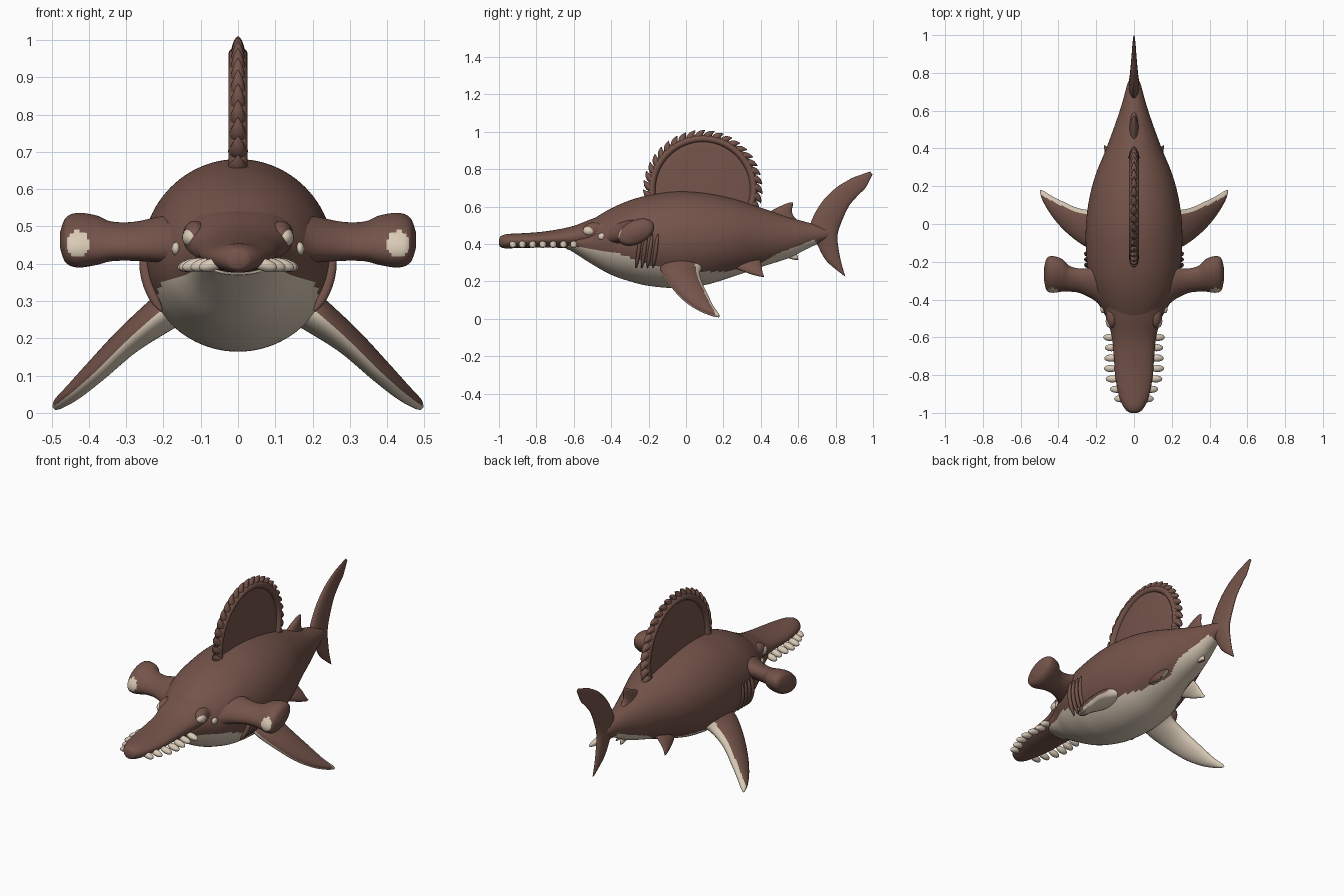
import bpy, bmesh, math
from mathutils import Vector


def material(name, rgb):
    m = bpy.data.materials.new(name)
    m.diffuse_color = (*rgb, 1)
    return m


BROWN = material("brown hide", (0.175, 0.088, 0.068))
CREAM = material("cream belly", (0.69, 0.59, 0.47))


def spline(rows, sub):
    """Catmull-Rom through rows of numbers."""
    out = []
    for i in range(len(rows) - 1):
        a, b, c, d = rows[max(i - 1, 0)], rows[i], rows[i + 1], rows[min(i + 2, len(rows) - 1)]
        for k in range(sub):
            t = k / sub
            out.append([0.5 * (2 * q + (r - p) * t + (2 * p - 5 * q + 4 * r - s) * t * t
                               + (3 * q - p - 3 * r + s) * t ** 3)
                        for p, q, r, s in zip(a, b, c, d)])
    return out + [list(rows[-1])]


def loft(name, rings, rule=None, n=32, sub=6, base=0):
    """Skin elliptic rings (centre, half axis u, half axis v); rule marks cream faces."""
    bm = bmesh.new()
    loops = []
    for r in spline(rings, sub):
        c, u, v = Vector(r[:3]), Vector(r[3:6]), Vector(r[6:9])
        loops.append([bm.verts.new(c + u * math.cos(2 * math.pi * k / n) + v * math.sin(2 * math.pi * k / n))
                      for k in range(n)])
    for a, b in zip(loops, loops[1:]):
        for k in range(n):
            bm.faces.new((a[k], a[(k + 1) % n], b[(k + 1) % n], b[k]))
    bm.faces.new(loops[0])
    bm.faces.new(loops[-1][::-1])
    bmesh.ops.recalc_face_normals(bm, faces=bm.faces)
    for f in bm.faces:
        f.smooth = True
        f.material_index = int(rule(f.calc_center_median(), f.normal)) if rule else base
    me = bpy.data.meshes.new(name)
    bm.to_mesh(me)
    bm.free()
    me.materials.append(BROWN)
    me.materials.append(CREAM)
    ob = bpy.data.objects.new(name, me)
    bpy.context.collection.objects.link(ob)
    return ob


def trunk(y, top, bot, w):
    return (0, y, (top + bot) / 2, w, 0, 0, 0, 0, (top - bot) / 2)


def blade(lead, trail, thick):
    a, b = Vector(lead), Vector(trail)
    return (*((a + b) / 2), *((b - a) / 2), *thick)


def flat_blade(rows):
    """Upright fin on the centre line from (lead y, z, trail y, z, half thickness)."""
    return [blade((0, a, b), (0, c, d), (t, 0, 0)) for a, b, c, d, t in rows]


def ball(name, loc, size, rot=(0, 0, 0), mat=CREAM):
    bpy.ops.mesh.primitive_uv_sphere_add(segments=20, ring_count=12, location=loc, rotation=rot)
    ob = bpy.context.object
    ob.name = name
    ob.scale = size
    ob.data.materials.append(mat)
    bpy.ops.object.shade_smooth()


def interp(table, x):
    for (a, p), (b, q) in zip(table, table[1:]):
        if x <= b:
            return p + (q - p) * (x - a) / (b - a)
    return table[-1][1]


# Body, with a pale belly below a line that varies along the length
BELLY = [(-0.7, 0.395), (-0.5, 0.375), (-0.33, 0.34), (-0.2, 0.29), (0.0, 0.255), (0.2, 0.25),
         (0.38, 0.285), (0.48, 0.345), (0.6, 0.39), (0.69, 0.425), (0.72, 0.3), (1, 0.3)]
body = [(-0.635, 0.395, 0.37, 0.06), (-0.61, 0.45, 0.36, 0.105), (-0.5, 0.53, 0.29, 0.145),
        (-0.4, 0.59, 0.235, 0.2), (-0.3, 0.633, 0.2, 0.235), (-0.2, 0.66, 0.176, 0.25),
        (-0.05, 0.68, 0.164, 0.256), (0.1, 0.672, 0.18, 0.243), (0.25, 0.642, 0.225, 0.207),
        (0.4, 0.594, 0.276, 0.147), (0.55, 0.543, 0.325, 0.092), (0.65, 0.515, 0.375, 0.06),
        (0.74, 0.49, 0.415, 0.035), (0.79, 0.46, 0.43, 0.012)]
loft("body", [trunk(*r) for r in body], lambda c, n: c.z < interp(BELLY, c.y), n=96, sub=10)

# Long flat snout
snout = [(-1.0, 0.42, 0.4, 0.015), (-0.992, 0.44, 0.383, 0.035), (-0.96, 0.452, 0.376, 0.06),
         (-0.9, 0.456, 0.378, 0.082), (-0.8, 0.462, 0.38, 0.1), (-0.7, 0.475, 0.38, 0.107),
         (-0.6, 0.497, 0.375, 0.117), (-0.5, 0.535, 0.38, 0.142), (-0.4, 0.57, 0.4, 0.16)]
loft("snout", [trunk(*r) for r in snout], n=48)

# Tail and centre-line fins
loft("tail_fin", flat_blade([
    (0.985, 0.787, 0.997, 0.772, 0.004), (0.93, 0.768, 0.96, 0.70, 0.009), (0.88, 0.748, 0.925, 0.665, 0.012),
    (0.79, 0.69, 0.87, 0.60, 0.018), (0.71, 0.60, 0.825, 0.50, 0.024), (0.66, 0.48, 0.81, 0.44, 0.028),
    (0.70, 0.40, 0.815, 0.38, 0.022), (0.75, 0.31, 0.83, 0.30, 0.015), (0.838, 0.235, 0.852, 0.226, 0.004)]))
loft("rear_back_fin", flat_blade([
    (0.36, 0.54, 0.62, 0.5, 0.03), (0.44, 0.57, 0.575, 0.55, 0.022), (0.49, 0.595, 0.567, 0.58, 0.017),
    (0.535, 0.615, 0.572, 0.61, 0.01), (0.56, 0.622, 0.572, 0.62, 0.004)]))
loft("rear_belly_fin", flat_blade([
    (0.43, 0.37, 0.62, 0.4, 0.025), (0.51, 0.335, 0.595, 0.355, 0.016),
    (0.56, 0.32, 0.598, 0.33, 0.01), (0.59, 0.313, 0.602, 0.316, 0.004)]),
    lambda c, n: c.z > 0.322)

# Round back sail with a thick rim and hooked spines
loft("sail", flat_blade([
    (-0.175, 0.55, 0.355, 0.55, 0.024), (-0.18, 0.7, 0.36, 0.7, 0.022), (-0.15, 0.8, 0.335, 0.8, 0.02),
    (-0.09, 0.885, 0.275, 0.885, 0.018), (-0.02, 0.935, 0.205, 0.935, 0.016), (0.05, 0.96, 0.135, 0.96, 0.01)]), n=40)


def rim(deg):
    a = math.radians(deg)
    out = Vector((0, math.cos(a), math.sin(a)))
    return Vector((0, 0.09, 0.69)) + out * 0.272, out, Vector((0, math.sin(a), -math.cos(a)))


rows = []
for deg in range(205, -31, -15):
    p, out, tan = rim(deg)
    rows.append((*p, *(out * 0.02), 0.026, 0, 0))
loft("sail_rim", rows, n=16, sub=4)
for i in range(24):
    p, out, tan = rim(196 - i * 9.2)
    w = 0.029 - 0.009 * math.sin(math.pi * i / 23)
    loft("sail_spine", [(*(p + out * o + tan * t), *(tan * r - out * r * 0.5), w * r / 0.022, 0, 0)
                        for o, t, r in ((0, 0, 0.022), (0.02, 0.006, 0.018),
                                        (0.037, 0.02, 0.011), (0.045, 0.037, 0.002))], n=12, sub=3)

# Paired parts
TEETH = [(-0.60, 0.127), (-0.655, 0.119), (-0.71, 0.122), (-0.765, 0.124),
         (-0.82, 0.115), (-0.875, 0.092), (-0.925, 0.07)]
for s in (-1, 1):
    side = "right" if s > 0 else "left"

    # Hammer-shaped head lobe with a pale eye patch on its front
    arm = [(0.06, -0.36, 0.455, 0.16, 0.07), (0.14, -0.345, 0.46, 0.135, 0.065), (0.2, -0.32, 0.465, 0.092, 0.058),
           (0.28, -0.302, 0.46, 0.066, 0.049), (0.34, -0.29, 0.46, 0.068, 0.05), (0.38, -0.272, 0.463, 0.086, 0.062),
           (0.43, -0.267, 0.463, 0.097, 0.068), (0.462, -0.267, 0.463, 0.085, 0.055), (0.477, -0.267, 0.463, 0.03, 0.02)]
    eye = Vector((s * 0.43, -0.36, 0.455))
    loft(side + "_head_lobe", [(s * x, y, z, 0, hy, hy * 0.28, 0, 0, hz) for x, y, z, hy, hz in arm],
         lambda c, n: ((c.x - eye.x) / 0.03) ** 2 + ((c.y - eye.y) / 0.05) ** 2 + ((c.z - eye.z) / 0.037) ** 2 < 1,
         n=48, sub=8)
    ball(side + "_brow", (s * 0.115, -0.49, 0.475), (0.033, 0.06, 0.04), mat=BROWN)
    ball(side + "_eye", (s * 0.125, -0.515, 0.47), (0.025, 0.036, 0.026))
    ball(side + "_cheek_spot", (s * 0.166, -0.45, 0.44), (0.012, 0.022, 0.018))

    # Teeth pointing outwards
    for y, x in TEETH:
        ball(side + "_tooth", (s * x, y, 0.397), (0.036, 0.019, 0.017), (0, s * 0.25, 0))

    # Gill ridges wrapped on the flank
    for y in (-0.245, -0.215, -0.185, -0.155):
        ridge = []
        for deg, r in ((-36, 0.004), (-28, 0.012), (-18, 0.014), (-8, 0.014), (2, 0.011), (8, 0.004)):
            a = math.radians(deg)
            out = Vector((s * math.cos(a), 0, math.sin(a)))
            ridge.append((out.x * 0.252, y + 0.0006 * deg, 0.418 + out.z * 0.247, *(out * r), 0, r * 0.75, 0))
        loft(side + "_gill", ridge, n=10, sub=3)

    # Swept front flippers, pale beneath and along the edges
    def thick(t):
        return (s * t * 0.66, 0, t * 0.75)
    up = Vector((s * 0.66, 0, 0.75))
    flipper = [(0.16, -0.13, 0.30, 0.10, 0.29, 0.055), (0.22, -0.135, 0.255, 0.075, 0.25, 0.048),
               (0.3, -0.09, 0.185, 0.085, 0.195, 0.038), (0.38, -0.02, 0.107, 0.12, 0.12, 0.031),
               (0.44, 0.055, 0.055, 0.15, 0.06, 0.024), (0.48, 0.125, 0.025, 0.175, 0.026, 0.016),
               (0.494, 0.168, 0.012, 0.18, 0.012, 0.006)]
    edge = [(0.16, 0.10), (0.22, 0.075), (0.3, 0.085), (0.38, 0.12), (0.44, 0.15), (0.494, 0.18)]
    loft(side + "_flipper", [blade((s * x, a, za), (s * x, b, zb), thick(t)) for x, a, za, b, zb, t in flipper],
         lambda c, n: n.dot(up) < 0.15 or c.y > interp(edge, abs(c.x)) - 0.025, n=48, sub=8)

    # Small rear flippers
    rear = [(0.09, 0.22, 0.29, 0.40, 0.31, 0.025), (0.125, 0.29, 0.262, 0.405, 0.275, 0.018),
            (0.145, 0.35, 0.24, 0.41, 0.246, 0.012), (0.157, 0.405, 0.225, 0.418, 0.227, 0.004)]
    loft(side + "_rear_flipper", [blade((s * x, a, za), (s * x, b, zb), thick(t)) for x, a, za, b, zb, t in rear],
         lambda c, n: n.dot(up) < -0.3, n=24)
